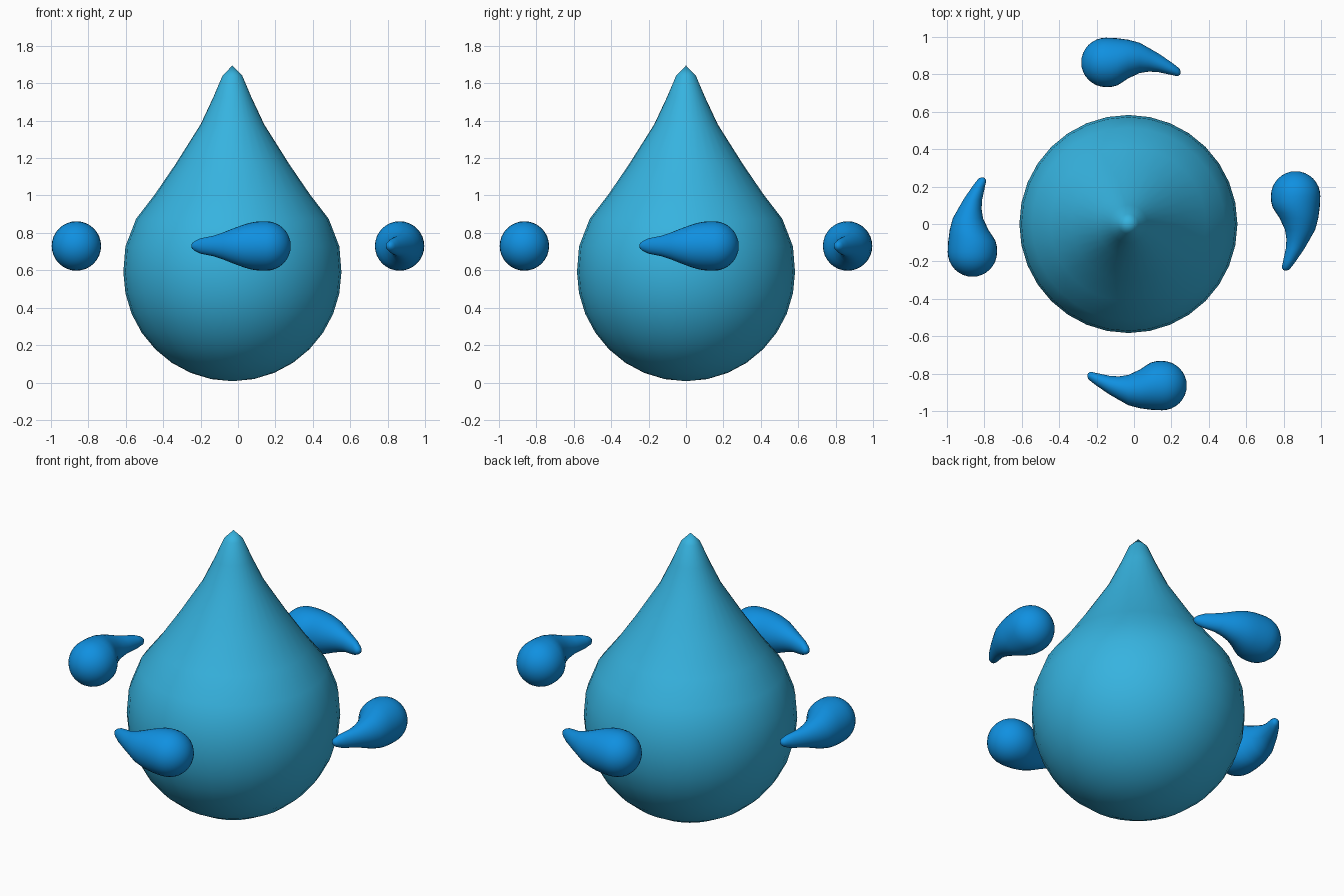
import bpy, bmesh
from math import sin, cos, pi, radians
from mathutils import Matrix

if "Cube" in bpy.data.objects:
    bpy.data.objects.remove(bpy.data.objects["Cube"])


def material(name, rgb):
    m = bpy.data.materials.new(name)
    m.diffuse_color = (*rgb, 1)
    m.use_nodes = True
    m.node_tree.nodes["Principled BSDF"].inputs["Base Color"].default_value = m.diffuse_color
    return m


def loft(name, rings, start, end, mat):
    """Skin a list of point rings and close both ends with a fan to a tip."""
    bm = bmesh.new()
    loops = [[bm.verts.new(p) for p in ring] for ring in rings]
    a, b = bm.verts.new(start), bm.verts.new(end)
    n = len(loops[0])
    for i in range(n):
        j = (i + 1) % n
        for lo, hi in zip(loops, loops[1:]):
            bm.faces.new((lo[i], lo[j], hi[j], hi[i]))
        bm.faces.new((a, loops[0][j], loops[0][i]))
        bm.faces.new((b, loops[-1][i], loops[-1][j]))
    bmesh.ops.recalc_face_normals(bm, faces=bm.faces)
    for f in bm.faces:
        f.smooth = True
    me = bpy.data.meshes.new(name)
    bm.to_mesh(me)
    bm.free()
    me.materials.append(mat)
    ob = bpy.data.objects.new(name, me)
    bpy.context.collection.objects.link(ob)
    return ob


# Large central drop: hemisphere below, drawn-out point above
CX, R, CZ = -0.03, 0.583, 0.59
profile = [(R * sin(radians(11.25 * k)), CZ - R * cos(radians(11.25 * k))) for k in range(1, 9)]
profile += [(0.572, 0.727), (0.515, 0.875), (0.415, 1.005), (0.305, 1.166),
            (0.17, 1.38), (0.102, 1.525), (0.053, 1.64)]
rings = [[(CX + r * cos(2 * pi * i / 32), r * sin(2 * pi * i / 32), z) for i in range(32)]
         for r, z in profile]
loft("large_drop", rings, (CX, 0, CZ - R), (CX, 0, 1.695), material("light_blue", (0.037, 0.45, 0.74)))

# Small curved drops: tail sections (x, centre y, half width, half height), then a round head
sections = [(-0.246, -0.812, 0.014, 0.014), (-0.232, -0.815, 0.025, 0.026),
            (-0.2, -0.831, 0.034, 0.041), (-0.13, -0.862, 0.05, 0.055),
            (-0.08, -0.878, 0.063, 0.072), (-0.03, -0.888, 0.081, 0.092),
            (0.03, -0.882, 0.103, 0.114), (0.06, -0.874, 0.115, 0.123),
            (0.09, -0.867, 0.126, 0.129), (0.12, -0.864, 0.131, 0.132)]
HX, HR, SZ = 0.15, 0.132, 0.73
for k in range(8):
    t = radians(11.25 * k)
    sections.append((HX + HR * sin(t), -0.864, HR * cos(t), HR * cos(t)))
rings = [[(x, y + w * cos(2 * pi * i / 32), SZ + h * sin(2 * pi * i / 32)) for i in range(32)]
         for x, y, w, h in sections]
blue = material("deep_blue", (0.005, 0.28, 0.75))
for k, side in enumerate(("front", "right", "back", "left")):
    drop = loft("small_drop_" + side, rings, (-0.25, -0.811, SZ), (HX + HR, -0.864, SZ), blue)
    drop.data.transform(Matrix.Rotation(k * pi / 2, 4, 'Z'))
